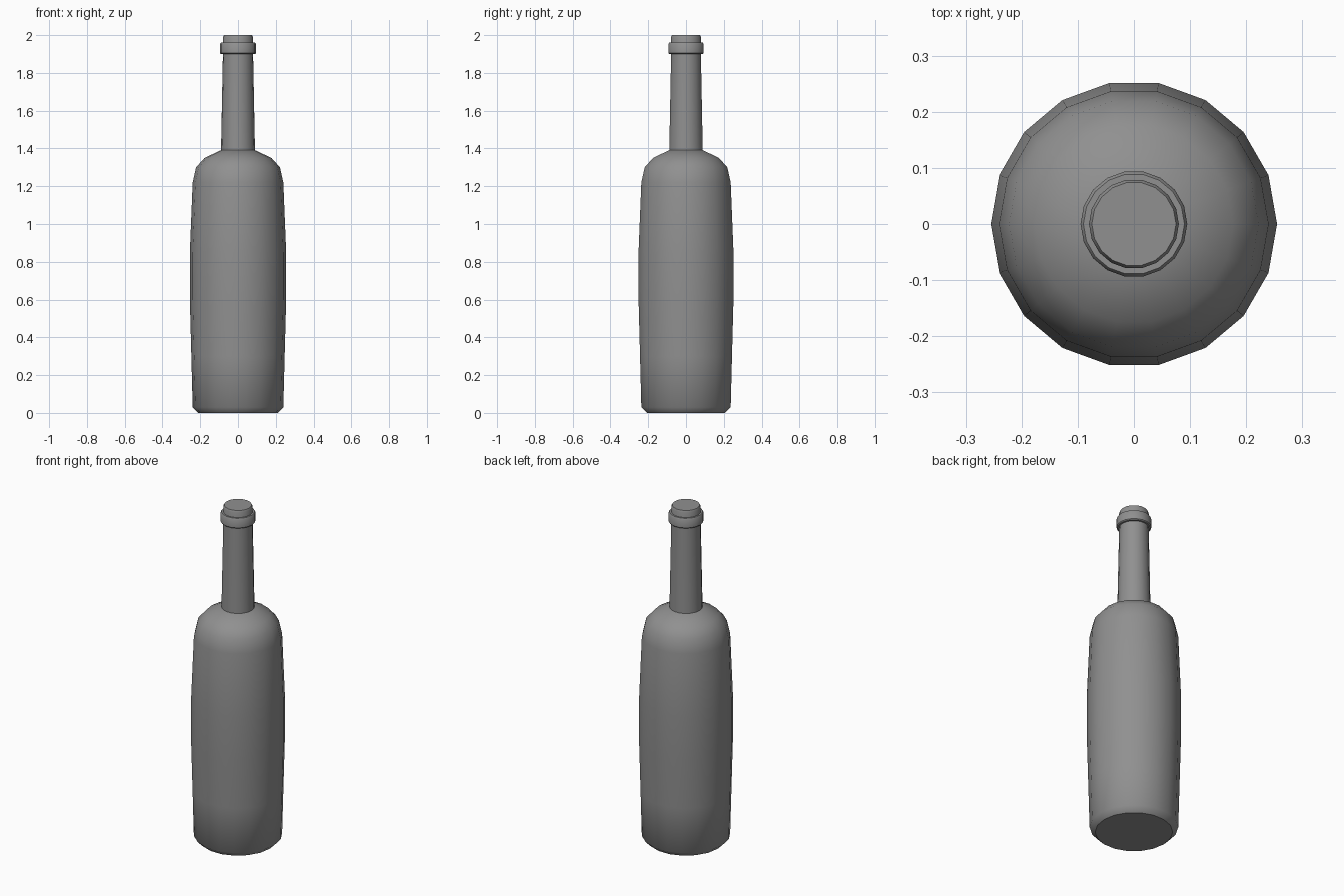
import bpy, bmesh, math

cube = bpy.data.objects.get("Cube")
if cube:
    bpy.data.objects.remove(cube, do_unlink=True)

SIDES = 18

glass = bpy.data.materials.new("grey_glass")
glass.use_nodes = True
grey = (0.28, 0.28, 0.28, 1)
glass.diffuse_color = grey
glass.node_tree.nodes["Principled BSDF"].inputs["Base Color"].default_value = grey


def lathe(name, profile, smooth_angle=40):
    """Turn a list of (radius, height) into a closed solid."""
    bm = bmesh.new()
    rings = []
    for r, z in profile:
        rings.append([bm.verts.new((r * math.cos(a), r * math.sin(a), z))
                      for a in (math.tau * i / SIDES for i in range(SIDES))])
    for low, high in zip(rings, rings[1:]):
        for i in range(SIDES):
            j = (i + 1) % SIDES
            bm.faces.new((low[i], low[j], high[j], high[i]))
    bm.faces.new(rings[0][::-1])
    bm.faces.new(rings[-1])
    mesh = bpy.data.meshes.new(name)
    bm.to_mesh(mesh)
    bm.free()
    mesh.materials.append(glass)
    obj = bpy.data.objects.new(name, mesh)
    bpy.context.collection.objects.link(obj)
    bpy.ops.object.select_all(action='DESELECT')
    obj.select_set(True)
    bpy.context.view_layer.objects.active = obj
    bpy.ops.object.shade_smooth_by_angle(angle=math.radians(smooth_angle))
    return obj


# Bellied body with a chamfered foot and rounded shoulder
lathe("bottle_body", [(0.21, 0), (0.24, 0.03), (0.247, 0.3), (0.255, 0.6),
                      (0.255, 0.85), (0.24, 1.22), (0.222, 1.3),
                      (0.177, 1.35), (0.088, 1.392)], 45)

# Slightly tapered neck ending in the mouth
lathe("bottle_neck", [(0.09, 1.385), (0.08, 1.9), (0.08, 1.99), (0.075, 2)])

# Collar ring below the mouth
lathe("collar_ring", [(0.09, 1.9), (0.095, 1.905), (0.095, 1.953), (0.09, 1.96)])
